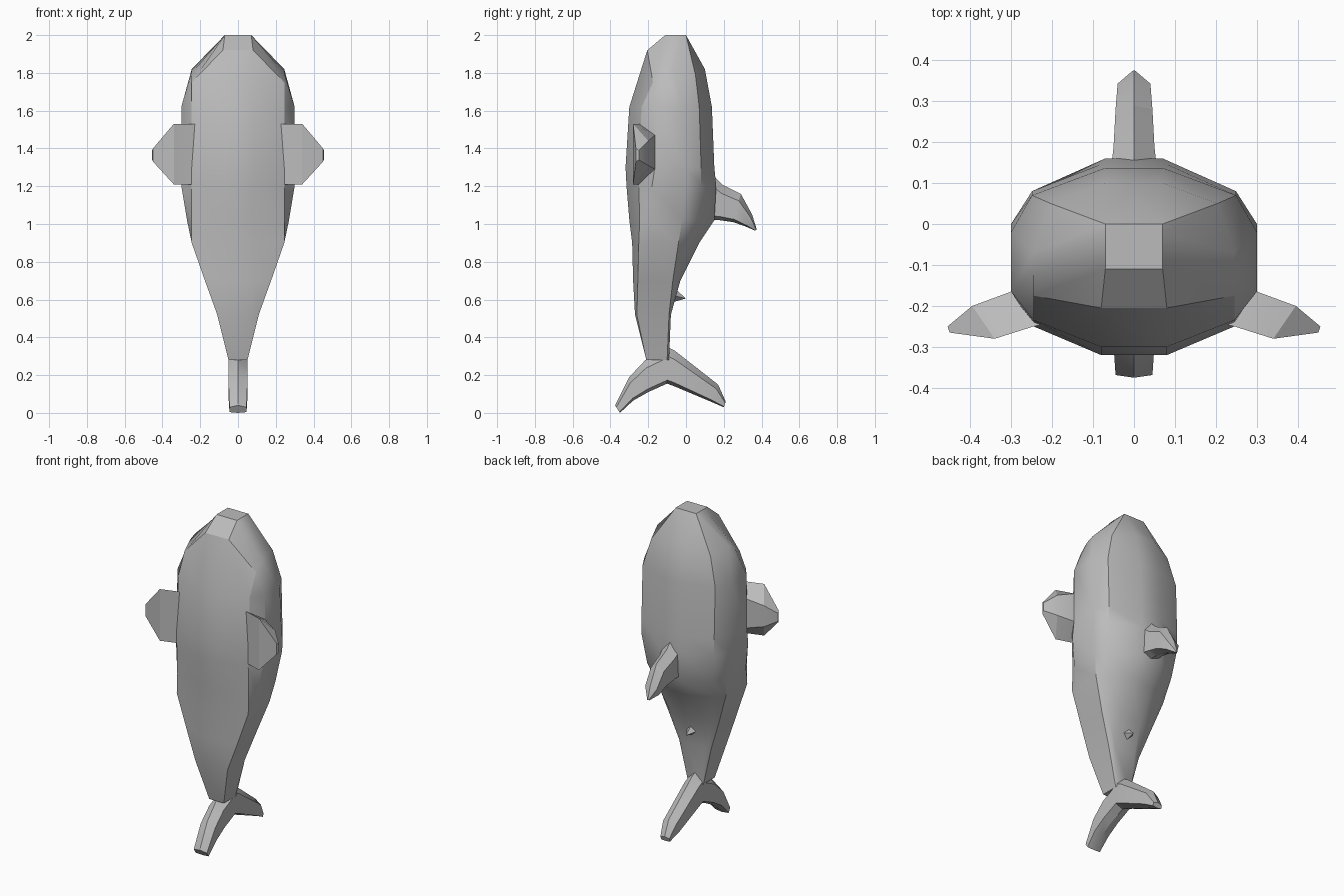
import bpy
import bmesh
import math
from mathutils import Vector

cube = bpy.data.objects.get("Cube")
if cube:
    bpy.data.objects.remove(cube)

grey = bpy.data.materials.new("plain_grey")
grey.use_nodes = True
colour = (0.5, 0.5, 0.5, 1)
grey.diffuse_color = colour
grey.node_tree.nodes["Principled BSDF"].inputs["Base Color"].default_value = colour


def finish(bm, name, angle=30):
    """Clean up the mesh, make an object of it and shade it."""
    bmesh.ops.remove_doubles(bm, verts=bm.verts, dist=0.001)
    bmesh.ops.recalc_face_normals(bm, faces=bm.faces)
    mesh = bpy.data.meshes.new(name)
    bm.to_mesh(mesh)
    bm.free()
    mesh.materials.append(grey)
    obj = bpy.data.objects.new(name, mesh)
    bpy.context.collection.objects.link(obj)
    bpy.ops.object.select_all(action="DESELECT")
    obj.select_set(True)
    bpy.context.view_layer.objects.active = obj
    bpy.ops.object.shade_smooth_by_angle(angle=math.radians(angle))
    return obj


def loft(name, rings, angle=30):
    """Skin a list of closed rings and cap both ends."""
    bm = bmesh.new()
    rows = [[bm.verts.new(p) for p in ring] for ring in rings]
    count = len(rows[0])
    for low, high in zip(rows, rows[1:]):
        for i in range(count):
            j = (i + 1) % count
            bm.faces.new((low[i], low[j], high[j], high[i]))
    bm.faces.new(rows[0])
    bm.faces.new(rows[-1])
    return finish(bm, name, angle)


def body_ring(z, half, depths, lifts=(0,) * 6):
    """Twelve sided section, from belly to flank to back, then mirrored."""
    ridge = min(0.07, half)
    widths = (min(0.08, half), min(0.245, half), half, half,
              max(0.83 * half, ridge), ridge)
    side = [(x, y, z + lift) for x, y, lift in zip(widths, depths, lifts)]
    return side + [(-x, y, h) for x, y, h in reversed(side)]


def fin_ring(outer, inner, thick, bevel=0.25):
    """Six sided fin section with a ridge along both edges."""
    a, b = Vector((0, *outer)), Vector((0, *inner))
    side = Vector((thick, 0, 0))
    near, far = a.lerp(b, bevel), b.lerp(a, bevel * 0.4)
    return [a, near + side, far + side, b, far - side, near - side]


# Body, from the blunt head down to the tail stem
body_sections = [
    (2.0, 0.07, (-0.11, -0.11, -0.08, -0.02, 0, 0)),
    (1.82, 0.245, (-0.205, -0.175, -0.12, -0.07, 0.05, 0.1),
     (0.1, -0.07, -0.02, 0, -0.03, 0)),
    (1.62, 0.3, (-0.3, -0.235, -0.165, -0.02, 0.07, 0.137)),
    (1.3, 0.3, (-0.32, -0.25, -0.165, 0, 0.08, 0.15)),
    (1.2, 0.3, (-0.315, -0.25, -0.18, 0, 0.08, 0.16)),
    (1.02, 0.27, (-0.3, -0.245, -0.2, -0.02, 0.06, 0.15)),
    (0.9, 0.245, (-0.285, -0.25, -0.21, -0.04, 0.01, 0.07)),
    (0.7, 0.175, (-0.28, -0.255, -0.23, -0.07, -0.05, -0.03)),
    (0.52, 0.11, (-0.27, -0.26, -0.25, -0.09, -0.085, -0.08)),
    (0.28, 0.05, (-0.21, -0.21, -0.2, -0.1, -0.09, -0.09)),
]
loft("body", [body_ring(*section) for section in body_sections], 32)

# Back fin, swept towards the tail
loft("back_fin", [
    fin_ring((0.1, 1.3), (0.1, 1.02), 0.06),
    fin_ring((0.19, 1.21), (0.18, 1.02), 0.05),
    fin_ring((0.29, 1.16), (0.25, 1.01), 0.045),
    fin_ring((0.35, 1.05), (0.32, 0.985), 0.04),
    fin_ring((0.375, 0.97), (0.365, 0.965), 0.005),
])

# Tail lobes, spreading forward and backward from the stem
loft("front_tail_lobe", [
    fin_ring((-0.09, 0.34), (-0.1, 0.155), 0.05),
    fin_ring((-0.215, 0.28), (-0.2, 0.11), 0.05),
    fin_ring((-0.3, 0.19), (-0.28, 0.065), 0.05),
    fin_ring((-0.375, 0.04), (-0.35, 0), 0.045),
])
loft("rear_tail_lobe", [
    fin_ring((-0.1, 0.35), (-0.1, 0.155), 0.05),
    fin_ring((-0.06, 0.33), (-0.06, 0.14), 0.05),
    fin_ring((0.17, 0.15), (0.13, 0.06), 0.045),
    fin_ring((0.21, 0.06), (0.2, 0.03), 0.03),
])


# Side fins: wedge sections with a tall front face and a short rear face
def wedge_ring(sign, front, rear):
    corners = []
    for (x, y, top, bottom), flip in ((front, False), (rear, True)):
        pair = [(sign * x, y, top), (sign * x, y, bottom)]
        corners += reversed(pair) if flip else pair
    return corners


for label, sign in (("left", 1), ("right", -1)):
    loft(label + "_side_fin", [
        wedge_ring(sign, (0.2, -0.24, 1.53, 1.21), (0.25, -0.15, 1.47, 1.29)),
        wedge_ring(sign, (0.245, -0.25, 1.53, 1.21), (0.3, -0.165, 1.47, 1.29)),
        wedge_ring(sign, (0.34, -0.28, 1.53, 1.21), (0.395, -0.2, 1.44, 1.31)),
        wedge_ring(sign, (0.45, -0.265, 1.4, 1.33), (0.455, -0.25, 1.39, 1.34)),
    ], 20)

# Tiny rear fin, a four sided spike
bm = bmesh.new()
bmesh.ops.create_cone(bm, cap_ends=True, segments=4, radius1=0.045,
                      radius2=0, depth=0.08)
bmesh.ops.rotate(bm, verts=bm.verts, matrix=Vector((0, 0, 1)).rotation_difference(
    Vector((0, 1, -0.25))).to_matrix())
bmesh.ops.translate(bm, verts=bm.verts, vec=(0, -0.04, 0.615))
finish(bm, "small_rear_fin", 20)
